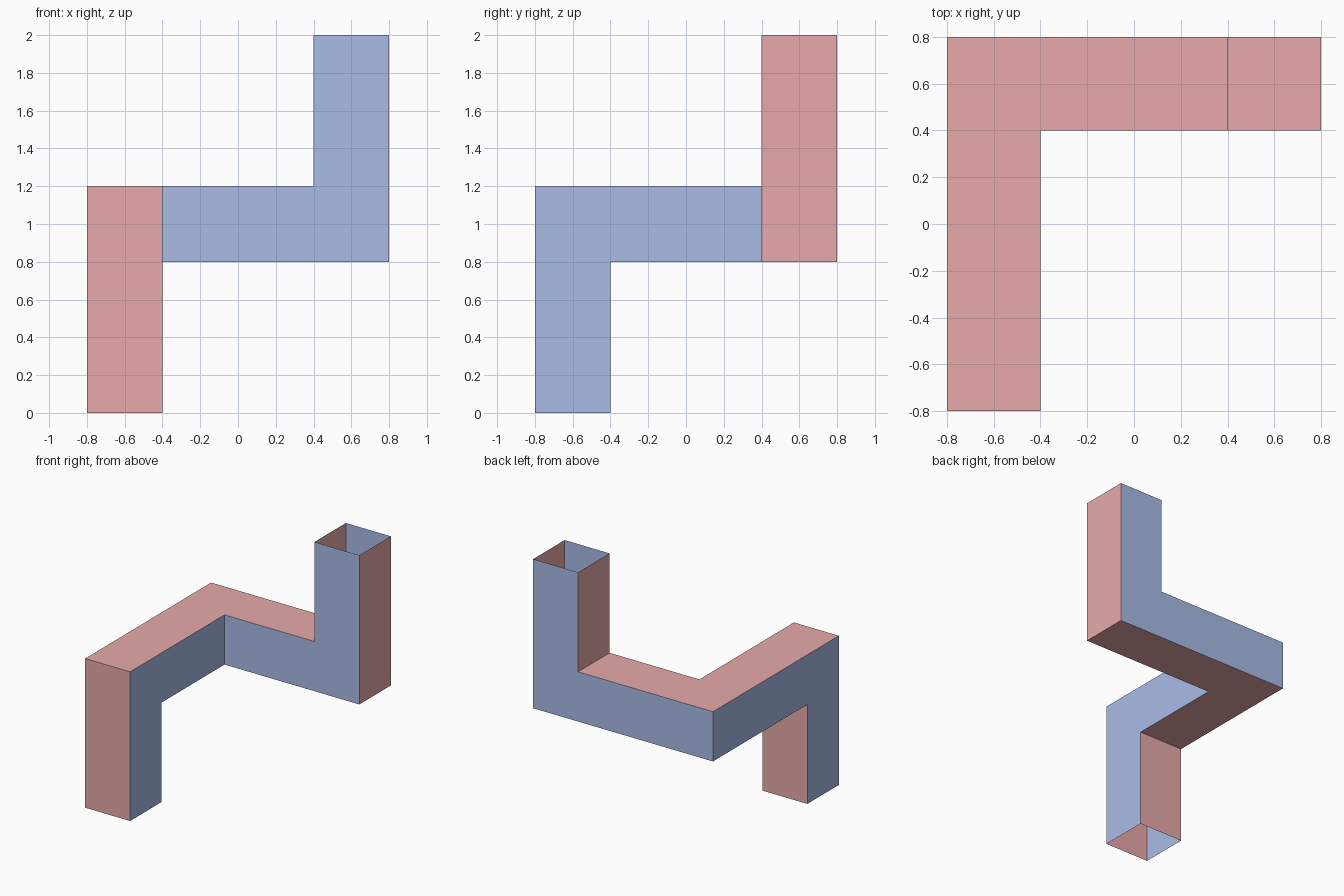
import bpy, bmesh
from mathutils import Vector
from mathutils.geometry import intersect_line_plane

if "Cube" in bpy.data.objects:
    bpy.data.objects.remove(bpy.data.objects["Cube"])


def material(name, color):
    m = bpy.data.materials.new(name)
    m.diffuse_color = color
    m.use_nodes = True
    m.node_tree.nodes["Principled BSDF"].inputs["Base Color"].default_value = m.diffuse_color
    return m


# Centre line of the bent square duct, with right-angle bends on three axes
path = [Vector(p) for p in ((-.6, -.6, 0), (-.6, -.6, 1), (-.6, .6, 1),
                            (.6, .6, 1), (.6, .6, 2))]
dirs = [(b - a).normalized() for a, b in zip(path, path[1:])]
h = 0.2

# Square cross-section carried to the mitre plane of every bend
rings = [[path[0] + Vector((x, y, 0)) for x, y in ((-h, -h), (h, -h), (h, h), (-h, h))]]
for i, d in enumerate(dirs):
    normal = d + dirs[min(i + 1, len(dirs) - 1)]
    rings.append([intersect_line_plane(p, p + d, path[i + 1], normal) for p in rings[-1]])

# Open-ended walls, colours alternating around the section
bm = bmesh.new()
loops = [[bm.verts.new(p) for p in ring] for ring in rings]
for a, b in zip(loops, loops[1:]):
    for i in range(4):
        j = (i + 1) % 4
        bm.faces.new((a[i], a[j], b[j], b[i])).material_index = i % 2

mesh = bpy.data.meshes.new("bent_square_tube")
bm.to_mesh(mesh)
bm.free()
mesh.materials.append(material("red", (0.8, 0.4, 0.4, 1)))
mesh.materials.append(material("blue", (0.4, 0.5, 0.8, 1)))
tube = bpy.data.objects.new("bent_square_tube", mesh)
bpy.context.collection.objects.link(tube)
